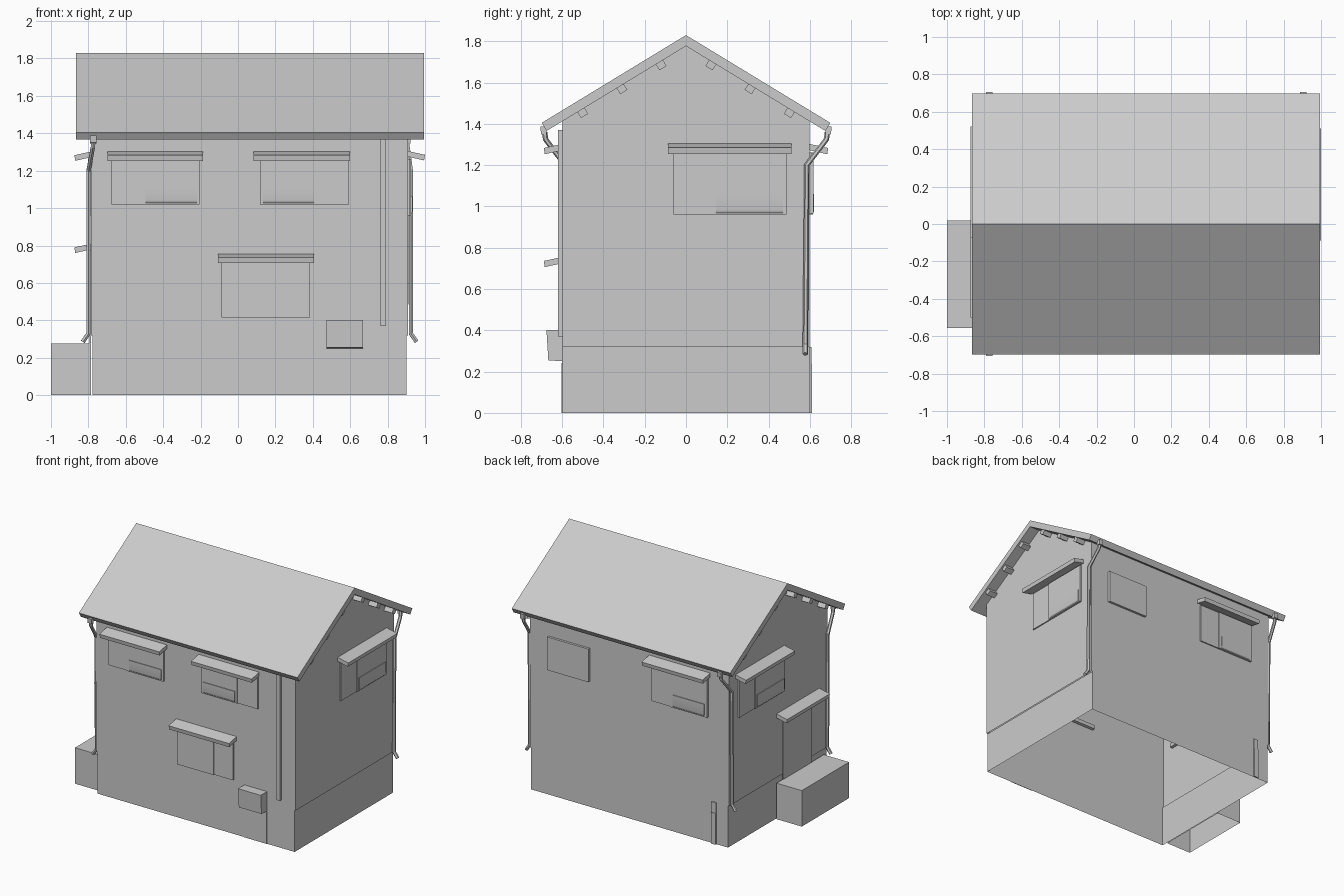
import bpy, bmesh
from mathutils import Vector

if "Cube" in bpy.data.objects:
    bpy.data.objects.remove(bpy.data.objects["Cube"])

XL, XR, YW = -0.785, 0.91, 0.599   # wall planes

# Map (along wall, outward depth, height) onto each wall
SIDES = {
    'front': lambda u, d, z: (u, -YW - d, z),
    'back': lambda u, d, z: (u, YW + d, z),
    'right': lambda u, d, z: (XR + d, u, z),
    'left': lambda u, d, z: (XL - d, u, z),
}


def prism(name, side, u0, u1, profile, skip=(), smooth=False):
    """Extrude a (depth, height) profile along a wall; skip = edge indices left open."""
    f = side if callable(side) else SIDES[side]
    bm = bmesh.new()
    a = [bm.verts.new(f(u0, d, z)) for d, z in profile]
    b = [bm.verts.new(f(u1, d, z)) for d, z in profile]
    n = len(profile)
    bm.faces.new(a)
    bm.faces.new(b[::-1])
    for i in range(n):
        if i not in skip:
            j = (i + 1) % n
            bm.faces.new((a[i], b[i], b[j], a[j]))
    bmesh.ops.recalc_face_normals(bm, faces=bm.faces)
    me = bpy.data.meshes.new(name)
    bm.to_mesh(me)
    bm.free()
    ob = bpy.data.objects.new(name, me)
    bpy.context.collection.objects.link(ob)
    if smooth:
        bpy.ops.object.select_all(action='DESELECT')
        ob.select_set(True)
        bpy.context.view_layer.objects.active = ob
        bpy.ops.object.shade_smooth_by_angle(angle=0.6)
    return ob


def slab(name, side, u0, u1, z0, z1, out, inn=0.0, skip=()):
    # edge 0 of the profile is the bottom face
    return prism(name, side, u0, u1, [(inn, z0), (out, z0), (out, z1), (inn, z1)], skip)


def awning(name, side, u0, u1, zt):
    prism(name, side, u0, u1, [(-0.02, zt + 0.004), (0.09, zt - 0.02),
                               (0.085, zt - 0.05), (-0.02, zt - 0.026)])


def window(name, side, u0, u1, z0, z1, mull, panel=None):
    """Sliding window: the wider sash sits in front, panel = (u0, u1, top)."""
    wide_first = mull - u0 > u1 - mull
    slab(name + "_left_sash", side, u0, mull, z0, z1, 0.016 if wide_first else 0.009)
    slab(name + "_right_sash", side, mull, u1, z0, z1, 0.009 if wide_first else 0.016)
    if panel:
        p0, p1, pt = panel
        prism(name + "_guard", side, p0, p1,
              [(0, pt), (0.022, pt), (0.022, z0 + 0.022), (0.020, z0 + 0.013),
               (0.015, z0 + 0.006), (0.008, z0 + 0.002), (0, z0 + 0.001)], smooth=True)


def along_x(u, d, z):
    return (u, d, z)


# House shell (open underneath) and slightly narrower base
prism("house_walls", along_x, XL, XR,
      [(-YW, 0.32), (YW, 0.32), (YW, 1.413), (0, 1.778), (-YW, 1.413)], skip=(0, 2, 3))
prism("house_base", along_x, -0.777, 0.902,
      [(-YW, 0), (YW, 0), (YW, 0.32), (-YW, 0.32)], skip=(0, 2))

# Gable roof
prism("roof", along_x, -0.866, 0.995,
      [(0, 1.83), (0.699, 1.405), (0.675, 1.366), (0, 1.777), (-0.675, 1.366), (-0.699, 1.405)])

# Purlin ends under the gable overhangs
across = Vector((0.854, -0.52))
for s in (-1, 1):
    for y in (0.13, 0.32, 0.51):
        top = Vector((y, 1.777 - 0.609 * y + 0.003))
        down = Vector((-0.52, -0.854)) * 0.036
        e = across * 0.02
        pts = [top - e, top + e, top + e + down, top - e + down]
        for side, x0, x1 in (("left", -0.85, XL), ("right", XR, 0.98)):
            prism("purlin_end_" + side, along_x, x0, x1, [(s * p.x, p.y) for p in pts])

# Front windows and awnings
window("front_window_a", 'front', -0.676, -0.205, 1.02, 1.262, -0.516, (-0.494, -0.22, 1.11))
awning("front_awning_a", 'front', -0.697, -0.187, 1.303)
window("front_window_b", 'front', 0.117, 0.593, 1.02, 1.262, 0.422, (0.133, 0.405, 1.11))
awning("front_awning_b", 'front', 0.083, 0.599, 1.303)
window("front_window_low", 'front', -0.088, 0.384, 0.416, 0.712, 0.22)
awning("front_awning_low", 'front', -0.108, 0.407, 0.756)

# Gable windows and awnings
window("right_window", 'right', -0.06, 0.486, 0.96, 1.262, 0.126, (0.145, 0.469, 1.063))
awning("right_awning", 'right', -0.087, 0.51, 1.305)
window("left_window", 'left', -0.06, 0.486, 0.96, 1.262, 0.30, (-0.043, 0.281, 1.063))
awning("left_awning", 'left', -0.075, 0.52, 1.303)

# Back windows
window("back_window", 'back', -0.61, -0.13, 0.96, 1.262, -0.30, (-0.59, -0.32, 1.06))
awning("back_awning", 'back', -0.625, -0.105, 1.303)
slab("back_plain_window", 'back', 0.40, 0.75, 0.965, 1.22, 0.018)

# Side door with awning and step
slab("door", 'left', -0.40, -0.05, 0.28, 0.775, 0.008)
awning("door_awning", 'left', -0.50, 0.02, 0.81)
slab("door_step", 'left', -0.555, 0.02, 0, 0.277, 0.215, 0.0, skip=(0,))

# Meter box with board below it, conduit strip, small back post
prism("meter_box", 'front', 0.474, 0.667, [(0, 0.25), (0.068, 0.255), (0.077, 0.402), (0, 0.402)])
slab("meter_board", 'front', 0.474, 0.667, 0, 0.242, 0.004)
slab("front_conduit", 'front', 0.763, 0.79, 0.37, 1.37, 0.02)
slab("back_post_low", 'back', -0.68, -0.64, 0, 0.24, 0.012)
slab("back_post_high", 'back', -0.68, -0.64, 0.24, 0.32, 0.008)

# Downpipes running from the eaves onto the gable walls
for name, wall, out, s in (("front_left", XL, -1, -1), ("back_left", XL, -1, 1), ("back_right", XR, 1, 1)):
    top = wall + (0.012 if out < 0 else -0.006)
    path = [(top, s * 0.685, 1.36), (top + out * 0.003, s * 0.68, 1.325),
            (wall + out * 0.014, s * 0.585, 1.2),
            (wall + out * 0.014, s * 0.578, 0.33), (wall + out * 0.045, s * 0.578, 0.285)]
    cu = bpy.data.curves.new("downpipe_" + name, 'CURVE')
    cu.dimensions = '3D'
    cu.bevel_depth = 0.013
    cu.bevel_resolution = 1
    cu.use_fill_caps = True
    sp = cu.splines.new('POLY')
    sp.points.add(len(path) - 1)
    for p, co in zip(sp.points, path):
        p.co = (*co, 1)
    sp.use_smooth = False
    ob = bpy.data.objects.new("downpipe_" + name, cu)
    bpy.context.collection.objects.link(ob)
    prism("outlet_" + name, along_x, top - 0.017, top + 0.017,
          [(s * 0.676, 1.345), (s * 0.702, 1.35), (s * 0.706, 1.388), (s * 0.676, 1.388)])
